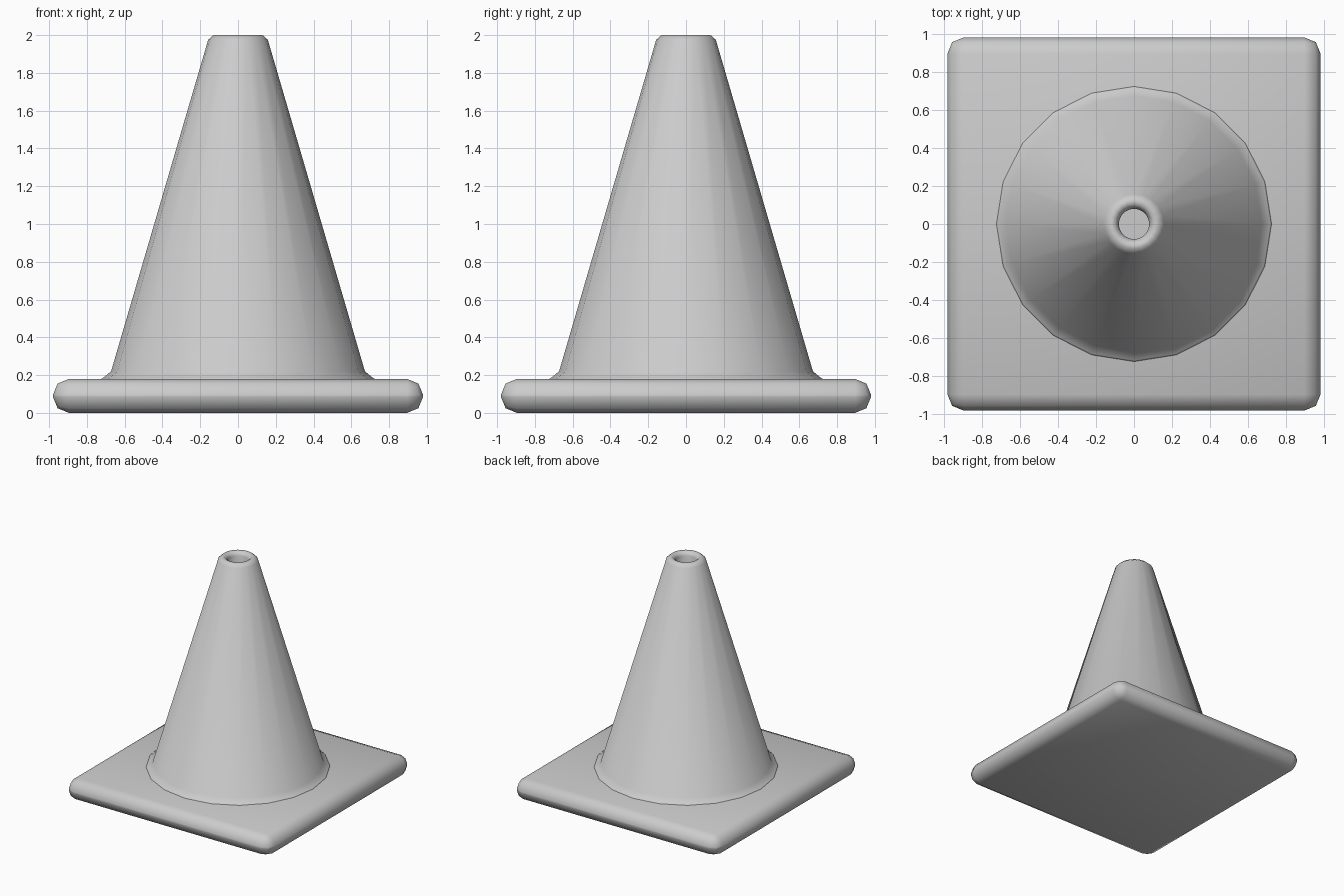
import bpy, bmesh, math

if "Cube" in bpy.data.objects:
    bpy.data.objects.remove(bpy.data.objects["Cube"])


def add_object(name, bm):
    bmesh.ops.recalc_face_normals(bm, faces=bm.faces)
    for f in bm.faces:
        f.smooth = True
    mesh = bpy.data.meshes.new(name)
    bm.to_mesh(mesh)
    bm.free()
    obj = bpy.data.objects.new(name, mesh)
    bpy.context.collection.objects.link(obj)
    return obj


# Square base plate with rounded edges and corners
HALF, THICK = 0.98, 0.18
bm = bmesh.new()
bmesh.ops.create_cube(bm, size=1)
for v in bm.verts:
    v.co = (v.co.x * 2 * HALF, v.co.y * 2 * HALF, (v.co.z + 0.5) * THICK)
bmesh.ops.bevel(bm, geom=bm.edges[:], offset=0.085, segments=2,
                profile=0.5, affect='EDGES')
add_object("base_plate", bm)

# Hollow 20-sided cone: flared foot, tapered wall, rounded rim, inner wall
SIDES = 20
profile = [(0.735, 0.172), (0.715, 0.185), (0.672, 0.22), (0.158, 1.975),
           (0.13, 2.0), (0.105, 2.0), (0.08, 1.97), (0.595, 0.172)]
bm = bmesh.new()
rings = []
for r, z in profile:
    rings.append([bm.verts.new((r * math.cos(2 * math.pi * i / SIDES),
                                r * math.sin(2 * math.pi * i / SIDES), z))
                  for i in range(SIDES)])
for a, b in zip(rings, rings[1:] + rings[:1]):
    for i in range(SIDES):
        j = (i + 1) % SIDES
        bm.faces.new((a[i], a[j], b[j], b[i]))
add_object("cone_body", bm)
